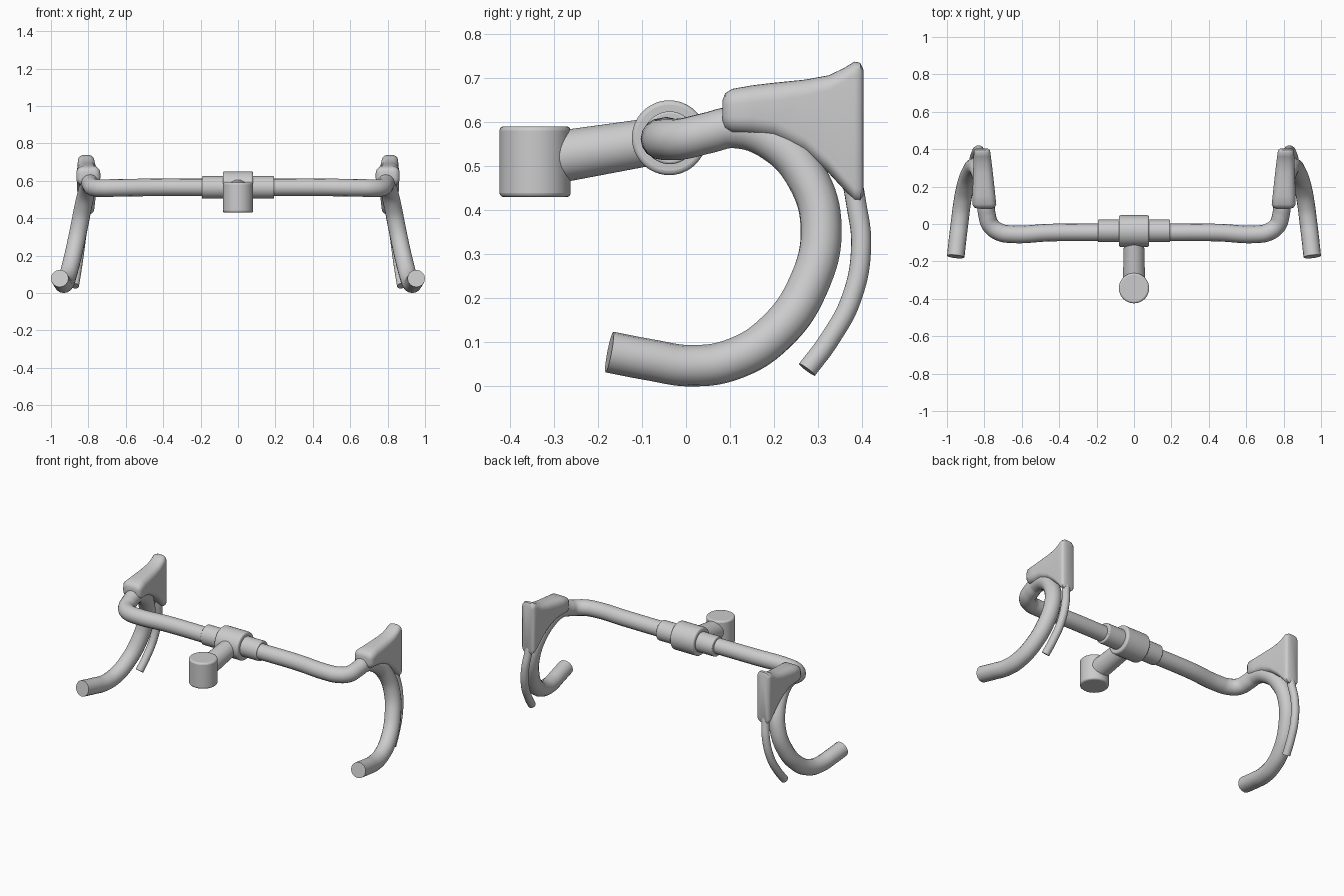
import bpy, bmesh, math
from mathutils import Vector

if "Cube" in bpy.data.objects:
    bpy.data.objects.remove(bpy.data.objects["Cube"])


def smooth(ob, angle=40):
    bpy.ops.object.select_all(action='DESELECT')
    ob.select_set(True)
    bpy.context.view_layer.objects.active = ob
    bpy.ops.object.shade_smooth_by_angle(angle=math.radians(angle))


def mirror(ob):
    ob.modifiers.new("Mirror", 'MIRROR')


def tube(name, pts, radius, res=8):
    """Round capped tube along a smooth path."""
    cu = bpy.data.curves.new(name, 'CURVE')
    cu.dimensions = '3D'
    cu.bevel_depth = radius
    cu.bevel_resolution = 6
    cu.resolution_u = res
    cu.use_fill_caps = True
    sp = cu.splines.new('BEZIER')
    sp.bezier_points.add(len(pts) - 1)
    for bp, p in zip(sp.bezier_points, pts):
        bp.co = p
        bp.handle_left_type = bp.handle_right_type = 'AUTO'
    ob = bpy.data.objects.new(name, cu)
    bpy.context.collection.objects.link(ob)
    bpy.ops.object.select_all(action='DESELECT')
    ob.select_set(True)
    bpy.context.view_layer.objects.active = ob
    bpy.ops.object.convert(target='MESH')
    ob = bpy.context.view_layer.objects.active
    smooth(ob)
    return ob


def rod(name, a, b, r1, r2, bevel=0.0):
    """Cylinder or cone from a to b with softened rims."""
    a, b = Vector(a), Vector(b)
    bpy.ops.mesh.primitive_cone_add(vertices=48, radius1=r1, radius2=r2,
                                    depth=(b - a).length, location=(a + b) / 2)
    ob = bpy.context.object
    ob.name = name
    ob.rotation_euler = (b - a).to_track_quat('Z', 'Y').to_euler()
    smooth(ob)
    if bevel:
        m = ob.modifiers.new("Bevel", 'BEVEL')
        m.width = bevel
        m.segments = 3
        m.limit_method = 'ANGLE'
        m.angle_limit = math.radians(40)
    return ob


# Drop bar: right half path, mirrored into one continuous tube
half = [(0.2, -0.045, 0.565), (0.45, -0.046, 0.565), (0.65, -0.055, 0.562),
        (0.72, -0.043, 0.561), (0.768, -0.005, 0.563), (0.786, 0.05, 0.576),
        (0.793, 0.11, 0.588), (0.805, 0.2, 0.557), (0.825, 0.275, 0.475),
        (0.848, 0.307, 0.36), (0.875, 0.278, 0.23), (0.902, 0.2, 0.119),
        (0.92, 0.105, 0.061), (0.932, 0.01, 0.047), (0.943, -0.08, 0.06),
        (0.953, -0.174, 0.078)]
tube("drop_bar", [(-x, y, z) for x, y, z in reversed(half)] + half, 0.047)

# Brake levers
lever = tube("brake_levers", [(0.812, 0.375, 0.48), (0.818, 0.386, 0.42),
                              (0.832, 0.398, 0.32), (0.848, 0.376, 0.2),
                              (0.862, 0.325, 0.105), (0.873, 0.275, 0.038)], 0.023)
mirror(lever)

# Brake hoods: rounded sections lofted along y (y, z low, z high, half width)
sections = [(0.083, 0.600, 0.650, 0.040), (0.089, 0.586, 0.666, 0.055),
            (0.105, 0.577, 0.676, 0.064), (0.15, 0.572, 0.684, 0.061),
            (0.20, 0.564, 0.690, 0.058), (0.27, 0.530, 0.697, 0.053),
            (0.325, 0.484, 0.707, 0.049), (0.36, 0.446, 0.724, 0.046),
            (0.383, 0.421, 0.738, 0.044), (0.396, 0.420, 0.735, 0.041),
            (0.403, 0.435, 0.720, 0.031)]
bm = bmesh.new()
rings = []
for y, lo, hi, w in sections:
    xc, zc, h = 0.796 + 0.042 * y, (lo + hi) / 2, (hi - lo) / 2
    r = 0.7 * min(w, h)
    ring = []
    for c, (sx, sz) in enumerate([(1, 1), (-1, 1), (-1, -1), (1, -1)]):
        for k in range(7):
            t = math.radians(90 * c + 15 * k)
            ring.append(bm.verts.new((xc + sx * (w - r) + r * math.cos(t), y,
                                      zc + sz * (h - r) + r * math.sin(t))))
    rings.append(ring)
n = len(rings[0])
for p, q in zip(rings, rings[1:]):
    for i in range(n):
        bm.faces.new((p[i], p[(i + 1) % n], q[(i + 1) % n], q[i]))
bm.faces.new(rings[0])
bm.faces.new(rings[-1])
bmesh.ops.recalc_face_normals(bm, faces=bm.faces)
me = bpy.data.meshes.new("brake_hoods")
bm.to_mesh(me)
bm.free()
hood = bpy.data.objects.new("brake_hoods", me)
bpy.context.collection.objects.link(hood)
smooth(hood, 50)
mirror(hood)

# Stem: sleeve, clamp, neck and steerer clamp
rod("bar_sleeve", (-0.193, -0.037, 0.565), (0.193, -0.037, 0.565), 0.06, 0.06, 0.005)
rod("stem_clamp", (-0.081, -0.038, 0.565), (0.081, -0.038, 0.565), 0.085, 0.085, 0.01)
rod("stem_neck", (0, -0.33, 0.515), (0, -0.06, 0.559), 0.06, 0.053)
rod("steerer_clamp", (0, -0.343, 0.43), (0, -0.343, 0.591), 0.081, 0.081, 0.01)
